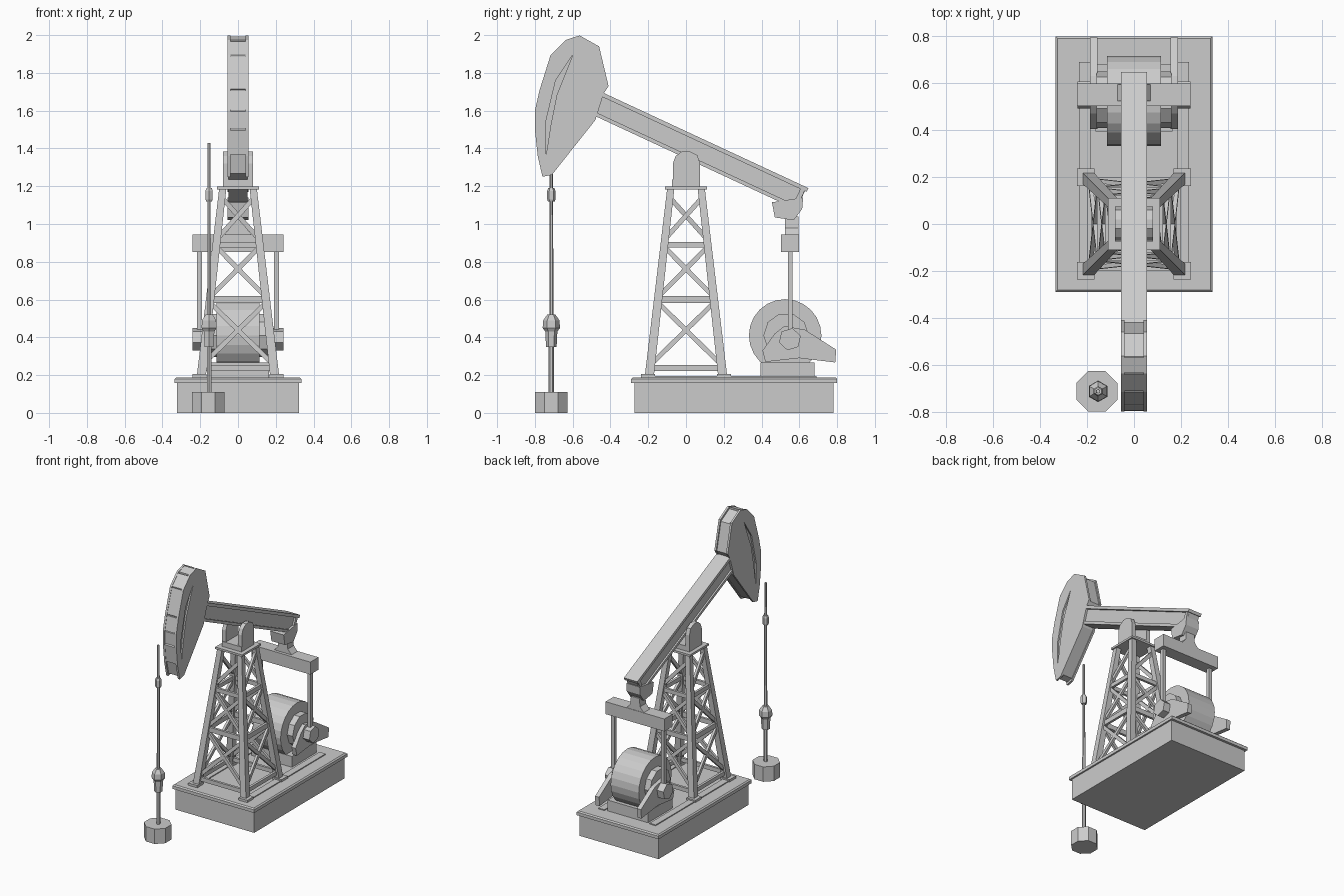
import bpy, bmesh
from math import pi, cos, sin
from mathutils import Vector, Matrix

if "Cube" in bpy.data.objects:
    bpy.data.objects.remove(bpy.data.objects["Cube"])

grey = bpy.data.materials.new("plain grey")
grey.use_nodes = True
COLOUR = (0.6, 0.6, 0.6, 1)
grey.diffuse_color = COLOUR
grey.node_tree.nodes["Principled BSDF"].inputs["Base Color"].default_value = COLOUR


def loft(name, rings):
    """Skin a list of equal-length rings and cap both ends."""
    bm = bmesh.new()
    rows = [[bm.verts.new(p) for p in ring] for ring in rings]
    n = len(rows[0])
    for a, b in zip(rows, rows[1:]):
        for i in range(n):
            j = (i + 1) % n
            bm.faces.new((a[i], a[j], b[j], b[i]))
    bm.faces.new(rows[0])
    bm.faces.new(rows[-1])
    bmesh.ops.recalc_face_normals(bm, faces=bm.faces)
    mesh = bpy.data.meshes.new(name)
    bm.to_mesh(mesh)
    bm.free()
    mesh.materials.append(grey)
    obj = bpy.data.objects.new(name, mesh)
    bpy.context.collection.objects.link(obj)
    return obj


def rect(cx, cy, hx, hy, z):
    return [(cx + sx * hx, cy + sy * hy, z)
            for sx, sy in ((-1, -1), (1, -1), (1, 1), (-1, 1))]


def box(name, x, y, z):
    cx, cy = sum(x) / 2, sum(y) / 2
    hx, hy = (x[1] - x[0]) / 2, (y[1] - y[0]) / 2
    return loft(name, [rect(cx, cy, hx, hy, h) for h in z])


def side_prism(name, outline, x0, x1):
    """Extrude a (y, z) outline along x."""
    return loft(name, [[(x, y, z) for y, z in outline] for x in (x0, x1)])


def wheel(name, y, z, r, x0, x1, sides, turn=0):
    ring = [(y + r * cos(turn + 2 * pi * i / sides),
             z + r * sin(turn + 2 * pi * i / sides)) for i in range(sides)]
    return side_prism(name, ring, x0, x1)


def lathe(name, x, y, profile, sides):
    """Stack of (radius, height) rings around a vertical axis."""
    return loft(name, [[(x + r * cos(2 * pi * (i + .5) / sides),
                         y + r * sin(2 * pi * (i + .5) / sides), z)
                        for i in range(sides)] for r, z in profile])


def strut(name, a, b, w, d):
    a, b = Vector(a), Vector(b)
    axis = (b - a).normalized()
    side = axis.cross(Vector((0, 1, 0))).normalized() * w / 2
    deep = axis.cross(side).normalized() * d / 2
    return loft(name, [[p - side - deep, p + side - deep, p + side + deep, p - side + deep]
                       for p in (a, b)])


# Base slab with overhanging lip
box("base_block", (-.323, .323), (-.272, .782), (0, .16))
loft("base_lip", [rect(0, .255, hx, hy, z) for hx, hy, z in
                  ((.335, .545, .157), (.335, .545, .18), (.326, .536, .188))])
for s in (-1, 1):
    box("base_rail", (s * .21 - .025, s * .21 + .025), (-.22, .69), (.18, .195))

# Tower: tapered legs, feet and lattice
LOW, HIGH = .187, 1.185


def spread(z):
    return .195 - (z - LOW) / (HIGH - LOW) * .114


for sx in (-1, 1):
    for sy in (-1, 1):
        a, b = spread(LOW), spread(HIGH)
        loft("tower_leg", [rect(sx * a, sy * a, .024, .024, LOW),
                           rect(sx * b, sy * b, .019, .019, HIGH)])
        box("tower_foot", (sx * .205 - .037, sx * .205 + .037),
            (sy * .2 - .037, sy * .2 + .037), (.185, .205))

for k in range(4):
    turn = Matrix.Rotation(k * pi / 2, 4, 'Z')

    def brace(name, z0, s0, z1, s1, w):
        bar = strut(name, (s0 * spread(z0), -spread(z0), z0),
                    (s1 * spread(z1), -spread(z1), z1), w, .018)
        bar.data.transform(turn)

    for z, w in ((.238, .03), (.6, .036), (.89, .03)):
        brace("tower_crossbar", z, -1, z, 1, w)
    for z0, z1 in ((.255, .585), (.615, .88)):
        for s in (-1, 1):
            brace("tower_diagonal", z0, s, z1, -s, .025)
    brace("tower_top_diagonal", .92, -1, 1.14, 1, .025)

# Tower cap and pivot saddle
box("tower_cap", (-.11, .11), (-.11, .11), (1.183, 1.198))
box("saddle_block", (-.08, .08), (-.075, .075), (1.198, 1.235))
cheek = [(-.07, 1.23), (.075, 1.23), (.075, 1.32), (.06, 1.365), (.02, 1.385),
         (-.02, 1.385), (-.055, 1.36), (-.07, 1.32)]
for s in (-1, 1):
    side_prism("saddle_cheek", cheek, s * .05, s * .08)

# Walking beam: I-section, sloping down to the rear
P, Q = Vector((-.46, 1.705)), Vector((.648, 1.19))
along = (Q - P).normalized()
down = Vector((along.y, -along.x))


def beam_strip(name, top, bottom, x, start=0, stop=0):
    a, b = P + along * start, Q - along * stop
    side_prism(name, [a + down * top, b + down * top, b + down * bottom, a + down * bottom], -x, x)


beam_strip("beam_top_flange", 0, .022, .055)
beam_strip("beam_web", .02, .13, .038, stop=.01)
beam_strip("beam_bottom_flange", .11, .13, .05, stop=.01)
beam_strip("beam_end_plate", .02, .13, .05, start=1.185, stop=.012)

# Rear bracket, hanger and crosshead
side_prism("beam_bracket", [(.455, 1.115), (.47, 1.035), (.57, 1.02), (.615, 1.08), (.62, 1.14)],
           -.055, .055)
loft("hanger", [rect(0, .56, hx, .035, z) for hx, z in
                ((.075, .94), (.04, .98), (.035, 1.04))])
box("crosshead", (-.242, .24), (.503, .598), (.853, .945))

# Drum, hub and pedestal
wheel("drum", .525, .41, .192, -.115, .115, 24)
wheel("drum_hub", .53, .41, .12, -.16, .16, 10)
box("drum_pedestal", (-.165, .165), (.395, .68), (.185, .268))

# Cranks, crank pins and connecting rods on both sides
crank = [(.405, .33), (.47, .42), (.52, .46), (.63, .44), (.795, .335), (.79, .267),
         (.6, .29), (.42, .27)]
for s in (-1, 1):
    side_prism("crank_arm", crank, s * .155, s * .188)
    wheel("crank_pin", .55, .39, .06, s * .185, s * .24, 6, .3)
    box("connecting_rod", (s * .204 - .013, s * .204 + .013), (.539, .565), (.4, .86))

# Horse head: core between two slotted side plates
head = [(-.563, 1.998), (-.46, 1.94), (-.41, 1.73), (-.436, 1.69), (-.48, 1.55),
        (-.71, 1.26), (-.76, 1.25), (-.785, 1.36), (-.8, 1.5), (-.8, 1.6),
        (-.775, 1.71), (-.717, 1.894), (-.638, 1.974)]
slot = [(-.6, 1.895), (-.69, 1.76), (-.745, 1.53), (-.74, 1.37),
        (-.715, 1.53), (-.685, 1.68)]
mid = Vector((-.6, 1.64))
core = [mid + (Vector(p) - mid) * .955 for p in head]
side_prism("head_core", core, -.044, .044)
for s in (-1, 1):
    plate = side_prism("head_side_plate", head, s * .04, s * .055)
    cutter = side_prism("slot_cutter", slot, s * .03, s * .07)
    cutter.hide_render = True
    cut = plate.modifiers.new("slot", 'BOOLEAN')
    cut.operation, cut.solver, cut.object = 'DIFFERENCE', 'EXACT', cutter
    bpy.context.view_layer.objects.active = plate
    bpy.ops.object.modifier_apply(modifier="slot")
    bpy.data.objects.remove(cutter)

# Plates along the curved face of the head
arc = [Vector(p) for p in head[7:]] + [Vector(head[0])]
for a, b in zip(arc, arc[1:]):
    inset = (b - a).normalized() * .006
    inward = (mid - (a + b) / 2).normalized() * .04
    outer = (mid - (a + b) / 2).normalized() * .003
    side_prism("head_face_plate", [a + inset + outer, b - inset + outer,
                                   b - inset + inward, a + inset + inward], -.042, .042)

# Well: footing, pipe, stuffing box, rod and clamp
WX, WY = -.153, -.713
lathe("well_footing", WX - .005, WY, [(.094, 0), (.094, .11)], 8)
lathe("well_pipe", WX, WY, [(.014, .1), (.014, .36)], 6)
lathe("stuffing_box", WX, WY, [(.028, .35), (.032, .43), (.046, .45), (.043, .49), (.022, .52)], 6)
lathe("polished_rod", WX, WY, [(.011, .5), (.009, 1.43)], 6)
lathe("rod_clamp", WX, WY, [(.018, 1.12), (.022, 1.13), (.022, 1.175), (.016, 1.19)], 6)
